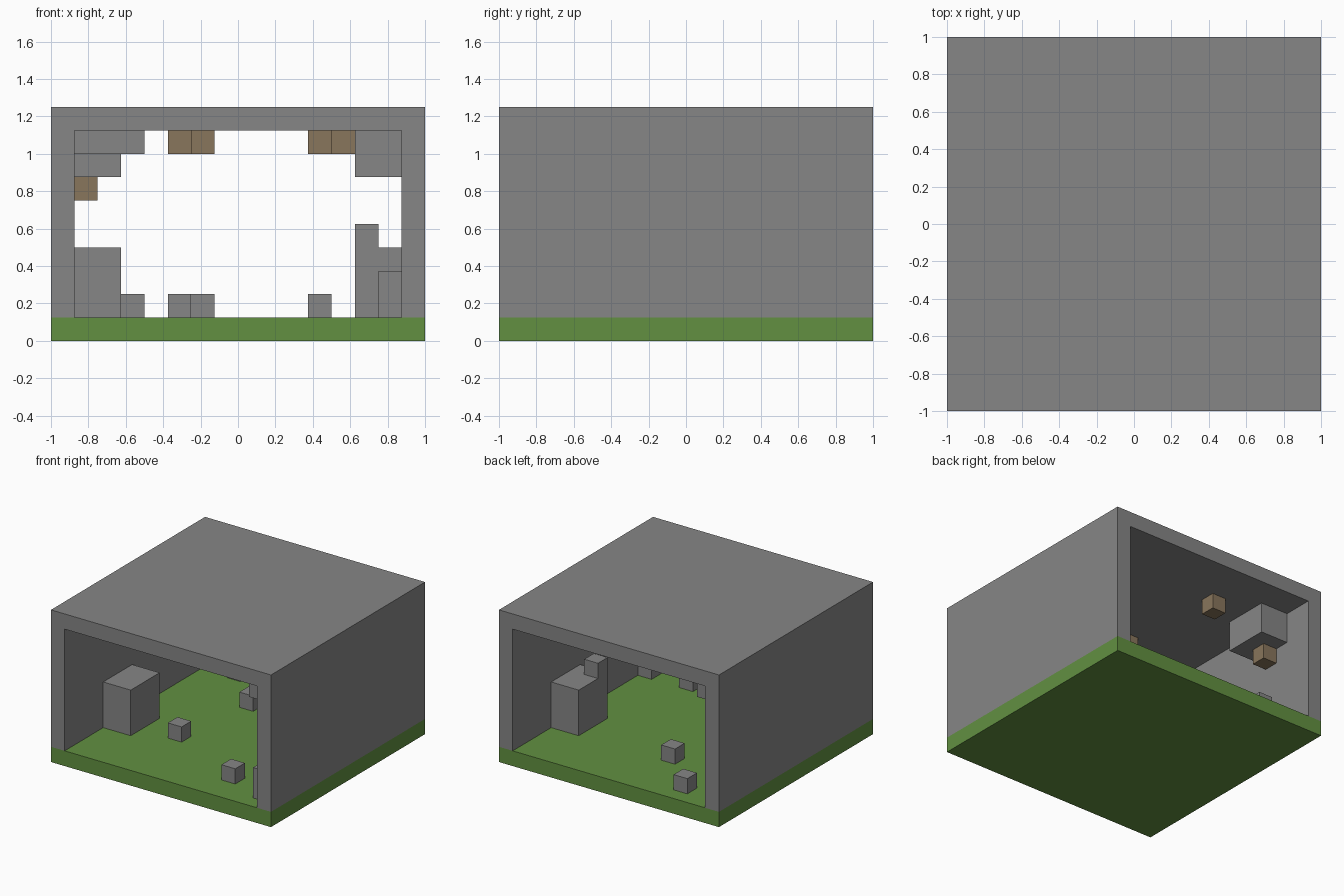
import bpy
import bmesh
from mathutils import Vector

UNIT = 0.125  # every part sits on a grid of this cell size

old_cube = bpy.data.objects.get("Cube")
if old_cube:
    bpy.data.objects.remove(old_cube, do_unlink=True)


def make_material(name, colour):
    material = bpy.data.materials.new(name)
    material.use_nodes = True
    rgba = (*colour, 1.0)
    material.diffuse_color = rgba
    material.node_tree.nodes["Principled BSDF"].inputs["Base Color"].default_value = rgba
    return material


stone = make_material("stone_grey", (0.24, 0.24, 0.24))
grass = make_material("grass_green", (0.122, 0.28, 0.053))
ore = make_material("ore_brown", (0.25, 0.18, 0.107))


def add_object(name, bm, material):
    bmesh.ops.recalc_face_normals(bm, faces=bm.faces)
    mesh = bpy.data.meshes.new(name)
    bm.to_mesh(mesh)
    bm.free()
    mesh.materials.append(material)
    obj = bpy.data.objects.new(name, mesh)
    bpy.context.collection.objects.link(obj)
    return obj


def add_block(name, corner, size, material):
    """Box from its lowest corner and its size, both in grid cells."""
    bm = bmesh.new()
    bmesh.ops.create_cube(bm, size=1)
    for vert in bm.verts:
        cell = [c + s * (v + 0.5) for c, s, v in zip(corner, size, vert.co)]
        vert.co = Vector(cell) * UNIT
    return add_object(name, bm, material)


def add_tunnel(name, profile, depth, material):
    """Extrude an x-z profile along y, centred."""
    bm = bmesh.new()
    verts = [bm.verts.new(Vector((x, -depth / 2, z)) * UNIT) for x, z in profile]
    face = bm.faces.new(verts)
    result = bmesh.ops.extrude_face_region(bm, geom=[face])
    moved = [g for g in result["geom"] if isinstance(g, bmesh.types.BMVert)]
    bmesh.ops.translate(bm, verts=moved, vec=(0, depth * UNIT, 0))
    return add_object(name, bm, material)


# Grassy floor, and the cave shell of two walls and a roof
add_block("grass_floor", (-8, -8, 0), (16, 16, 1), grass)
half = [(8, 1), (8, 10)]
inner = [(7, 9), (7, 1)]
outline = [(-x, z) for x, z in half] + half[::-1] + inner[::-1]
outline += [(-x, z) for x, z in inner]
add_tunnel("cave_shell", outline, 16, stone)

# Boulders on the floor, against the walls
add_block("left_boulder", (5, 1, 1), (2, 3, 3), stone)
add_block("left_boulder_cap", (5, 1, 4), (1, 1, 1), stone)
add_block("left_front_boulder", (6, -7, 1), (1, 2, 2), stone)
add_block("right_boulder", (-7, -4, 1), (2, 3, 3), stone)

# Rock masses hanging from the roof
add_block("left_hanging_rock", (5, -6, 7), (2, 3, 2), stone)
add_block("right_hanging_rock", (-7, 3, 7), (2, 3, 2), stone)
add_block("right_roof_ledge", (-7, -6, 8), (3, 3, 1), stone)

# Loose single-cell stones on the floor
for i, (x, y) in enumerate([(-3, -3), (3, -6), (-2, 3), (-5, 6)]):
    add_block(f"floor_stone_{i + 1}", (x, y, 1), (1, 1, 1), stone)

# Ore cells set on the roof and the wall
for i, (x, y, z) in enumerate([(-3, 4, 8), (-2, -3, 8), (3, -3, 8), (4, 1, 8), (-7, 4, 6)]):
    add_block(f"ore_{i + 1}", (x, y, z), (1, 1, 1), ore)
